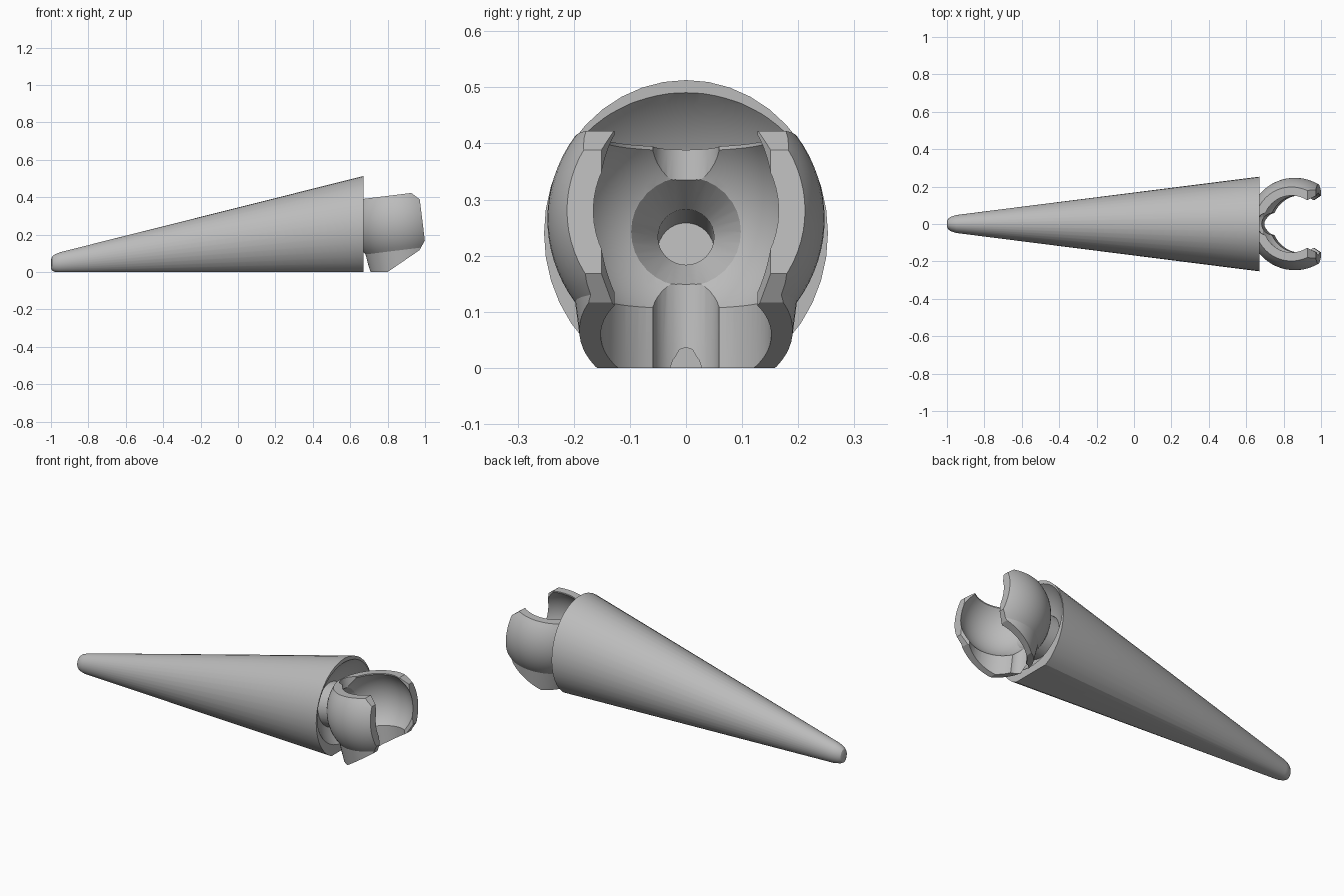
import bpy, bmesh, math
from mathutils import Matrix, Vector

if "Cube" in bpy.data.objects:
    bpy.data.objects.remove(bpy.data.objects["Cube"], do_unlink=True)

grey = bpy.data.materials.new("light grey plastic")
grey.use_nodes = True
grey.diffuse_color = (0.5, 0.5, 0.5, 1)
grey.node_tree.nodes["Principled BSDF"].inputs["Base Color"].default_value = (0.5, 0.5, 0.5, 1)

# The socket and its bore share one frame, tilted along the cone axis
CENTRE = Vector((0.86, 0, 0.265))
TILT = Matrix.Translation(CENTRE) @ Matrix.Rotation(-math.radians(7), 4, 'Y')


def finish(bm, name, matrix=None):
    if matrix:
        bm.transform(matrix)
    bmesh.ops.recalc_face_normals(bm, faces=bm.faces)
    mesh = bpy.data.meshes.new(name)
    bm.to_mesh(mesh)
    bm.free()
    mesh.materials.append(grey)
    obj = bpy.data.objects.new(name, mesh)
    bpy.context.collection.objects.link(obj)
    return obj


def loft(rings):
    """Skin a list of closed rings and cap both ends."""
    bm = bmesh.new()
    loops = [[bm.verts.new(p) for p in ring] for ring in rings]
    n = len(loops[0])
    for a, b in zip(loops, loops[1:]):
        for i in range(n):
            j = (i + 1) % n
            bm.faces.new((a[i], a[j], b[j], b[i]))
    bm.faces.new(loops[0])
    bm.faces.new(loops[-1])
    return bm


def lathe(profile, axis='Z', n=64):
    """Solid of revolution from (radius, position) pairs."""
    rings = [[(r * math.cos(i * math.tau / n), r * math.sin(i * math.tau / n), h)
              for i in range(n)] for r, h in profile]
    bm = loft(rings)
    if axis == 'X':
        bm.transform(Matrix.Rotation(math.pi / 2, 4, 'Y'))
    return bm


def ball(radius, name, matrix):
    bm = bmesh.new()
    bmesh.ops.create_uvsphere(bm, u_segments=64, v_segments=32, radius=radius)
    return finish(bm, name, matrix)


def slice_off(bm, point, normal):
    """Remove everything on the normal's side and close the cut."""
    geom = bm.verts[:] + bm.edges[:] + bm.faces[:]
    cut = bmesh.ops.bisect_plane(bm, geom=geom, plane_co=point, plane_no=normal,
                                 dist=1e-5, clear_outer=True)
    edges = [e for e in cut["geom_cut"] if isinstance(e, bmesh.types.BMEdge)]
    bmesh.ops.contextual_create(bm, geom=edges)


def combine(target, tool, operation):
    mod = target.modifiers.new("combine", 'BOOLEAN')
    mod.operation = operation
    mod.solver = 'EXACT'
    mod.object = tool
    bpy.context.view_layer.objects.active = target
    bpy.ops.object.modifier_apply(modifier=mod.name)
    bpy.data.objects.remove(tool, do_unlink=True)


# Tapered body: x, centre height, half width, half height, with a flat underside
sections = [(-1.0, 0.042, 0.014, 0.022), (-0.994, 0.045, 0.028, 0.037),
            (-0.98, 0.047, 0.038, 0.047), (-0.95, 0.05, 0.048, 0.056),
            (0.67, 0.24, 0.253, 0.273)]
SIDES = 40
rings = []
for x, cz, ry, rz in sections:
    angles = [i * math.tau / SIDES for i in range(SIDES)]
    rings.append([(x, ry * math.sin(a), max(0, cz + rz * math.cos(a))) for a in angles])
body = finish(loft(rings), "tapered_finger_with_socket")

# Dished recess in the wide end
combine(body, ball(0.295, "recess_cutter", TILT @ Matrix.Diagonal((1, 1.08, 1, 1))), 'DIFFERENCE')

# Socket shell: ball with a flat top and a nearly straight foot
R, HALF = 0.247, 0.148
profile = [(0.175, -0.32)]
for i in range(17):
    h = -HALF + 2 * HALF * i / 16
    profile.append((math.sqrt(R * R - h * h), h))
bm = lathe(profile)
bm.transform(TILT)
rot = TILT.to_3x3()
slice_off(bm, TILT @ Vector((0.126, 0, 0)), rot @ Vector((1, 0, 0)))
slice_off(bm, Vector((0.95, 0, 0.405)), Vector((0.03, 0, 0.04)))
slice_off(bm, Vector((1.0, 0, 0.17)), Vector((0.045, 0, -0.025)))
slice_off(bm, Vector((0.8, 0, 0)), Vector((0.13, 0, -0.19)))
slice_off(bm, Vector((0, 0, 0)), Vector((0, 0, -1)))
socket = finish(bm, "socket_shell")

# Neck joining the socket to the body
neck = finish(lathe([(0.12, -0.4), (0.12, -0.2)], 'X'), "neck", TILT)
combine(socket, neck, 'UNION')
combine(body, socket, 'UNION')

# Ball cavity, open at top and bottom
combine(body, ball(0.208, "cavity_cutter", TILT), 'DIFFERENCE')
opening = finish(lathe([(0.152, -0.35), (0.152, 0.18)]), "opening_cutter", TILT)
combine(body, opening, 'DIFFERENCE')

# Upright groove in the back of the rim
groove = finish(lathe([(0.06, -0.35), (0.06, 0.18)], n=32), "groove_cutter",
                TILT @ Matrix.Translation((-0.13, 0, 0)))
combine(body, groove, 'DIFFERENCE')

# Mouth between the two arms, flared at the front
outline = [(0, -0.12), (0.07, -0.12), (0.13, -0.153), (0.25, -0.153)]
outline += [(x, -y) for x, y in reversed(outline)]
mouth = finish(loft([[(x, y, h) for x, y in outline] for h in (-0.4, 0.3)]),
               "mouth_cutter", TILT)
combine(body, mouth, 'DIFFERENCE')

# Countersunk bore running back into the body
bore = finish(lathe([(0.05, -0.46), (0.05, -0.26), (0.1, -0.18), (0.1, -0.1)], 'X', 32),
              "bore_cutter", TILT)
combine(body, bore, 'DIFFERENCE')

# Smooth rounded surfaces, keep machined edges crisp
bpy.ops.object.select_all(action='DESELECT')
body.select_set(True)
bpy.context.view_layer.objects.active = body
bpy.ops.object.shade_smooth_by_angle(angle=math.radians(25))
